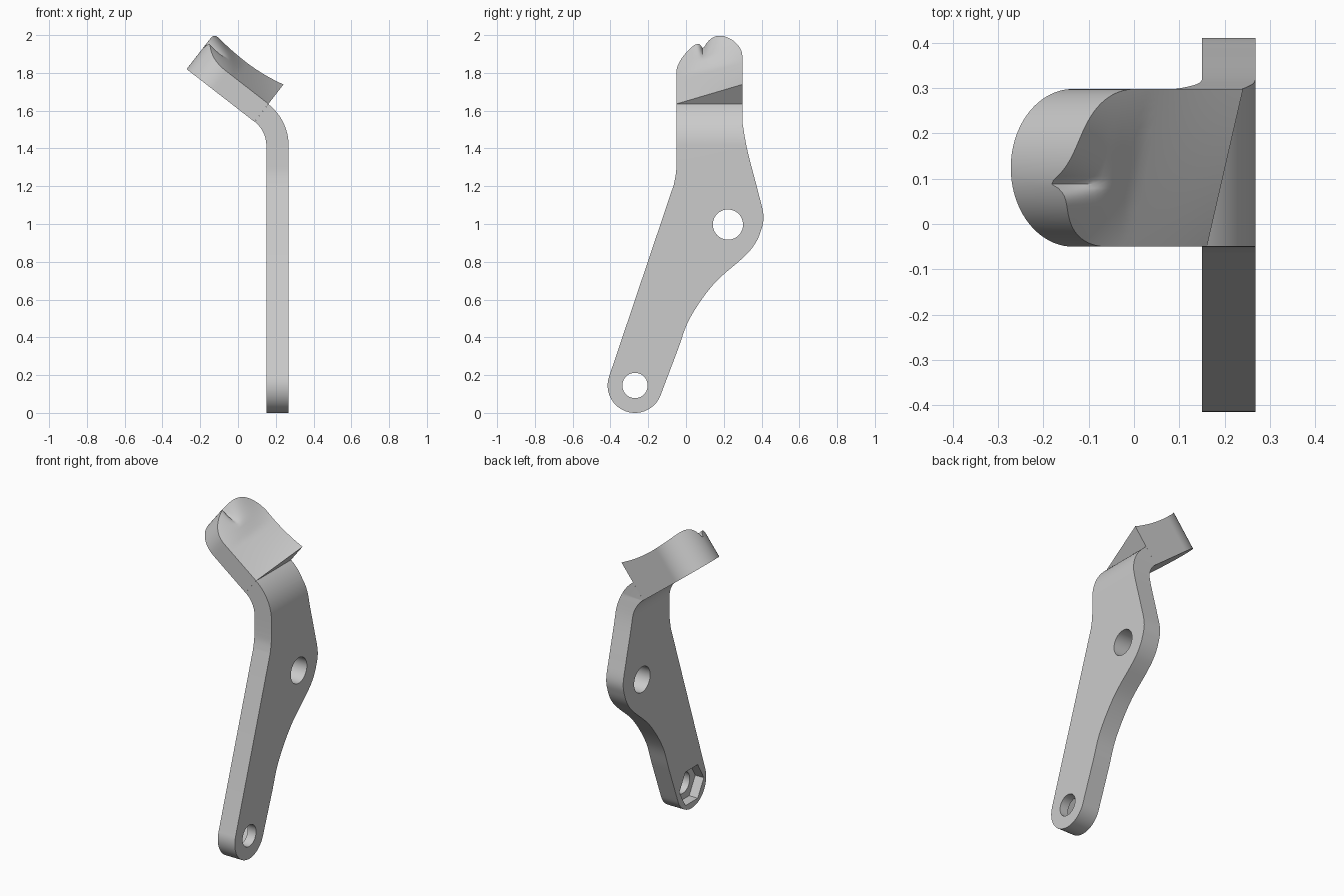
import bpy, bmesh, math
from mathutils import Vector

cube = bpy.data.objects.get("Cube")
if cube:
    bpy.data.objects.remove(cube)

steel = bpy.data.materials.new("plain_grey")
steel.use_nodes = True
GREY = (0.6, 0.6, 0.6, 1)
steel.diffuse_color = GREY
steel.node_tree.nodes["Principled BSDF"].inputs["Base Color"].default_value = GREY


def finish(name, bm):
    bmesh.ops.recalc_face_normals(bm, faces=bm.faces)
    mesh = bpy.data.meshes.new(name)
    bm.to_mesh(mesh)
    bm.free()
    obj = bpy.data.objects.new(name, mesh)
    bpy.context.collection.objects.link(obj)
    mesh.materials.append(steel)
    return obj


def prism(name, points, offset):
    """Closed outline of 3D points pushed along an offset."""
    bm = bmesh.new()
    face = bm.faces.new([bm.verts.new(p) for p in points])
    new = bmesh.ops.extrude_face_region(bm, geom=[face])["geom"]
    verts = [g for g in new if isinstance(g, bmesh.types.BMVert)]
    bmesh.ops.translate(bm, verts=verts, vec=offset)
    return finish(name, bm)


def arc(cx, cy, r, start, end, steps):
    angles = [math.radians(start + (end - start) * i / steps) for i in range(steps + 1)]
    return [(cx + r * math.cos(a), cy + r * math.sin(a)) for a in angles]


def spline(points, steps=8):
    """Catmull-Rom curve through 2D points."""
    p = [Vector(q) for q in points]
    p = [2 * p[0] - p[1]] + p + [2 * p[-1] - p[-2]]
    out = []
    for a, b, c, d in zip(p, p[1:], p[2:], p[3:]):
        for i in range(steps):
            t = i / steps
            out.append(tuple(0.5 * (2 * b + (c - a) * t + (2 * a - 5 * b + 4 * c - d) * t * t
                                    + (3 * b - a - 3 * c + d) * t ** 3)))
    return out + [tuple(points[-1])]


def boolean(obj, cutter, operation):
    mod = obj.modifiers.new("cut", "BOOLEAN")
    mod.operation, mod.solver, mod.object = operation, "EXACT", cutter
    bpy.context.view_layer.objects.active = obj
    bpy.ops.object.modifier_apply(modifier=mod.name)
    bpy.data.objects.remove(cutter)


def smooth(obj, angle):
    bpy.ops.object.select_all(action="DESELECT")
    obj.select_set(True)
    bpy.context.view_layer.objects.active = obj
    bpy.ops.object.shade_smooth_by_angle(angle=math.radians(angle))


# Tilted frame of the pedal head: s runs down from its tip, h is height off its underside
TIP = Vector((-0.272, 1.82))
ALONG = Vector((0.79, -0.613))
UP = Vector((0.613, 0.79))
LENGTH, THICK = 0.455, 0.118
FRONT, BACK = -0.05, 0.298


def head_point(s, y, h):
    q = TIP + ALONG * s + UP * h
    return (q.x, y, q.y)


# Lever arm: bent strip section, trimmed to the side outline
INNER, OUTER = 0.15, 0.268
R_IN, Z_BEND, TURN = 0.16, 1.415, 52.2
cx = INNER - R_IN
section = [(INNER, -0.1)] + arc(cx, Z_BEND, R_IN, 0, TURN, 16)
section += arc(cx, Z_BEND, R_IN + THICK, TURN, 0, 16) + [(OUTER, -0.1)]
arm = prism("lever_arm", [(x, -0.6, z) for x, z in section], (0, 1.2, 0))

PIVOT, EYE = (-0.27, 0.145), (0.222, 0.997)
outline = arc(*PIVOT, 0.145, 161.4, 340, 28)
outline += spline([(-0.134, 0.095), (-0.045, 0.33), (0.02, 0.5), (0.145, 0.68),
                   (0.298, 0.818), (0.36, 0.887), (0.395, 0.96), (0.41, 1.045), (0.38, 1.177),
                   (0.325, 1.39), (BACK, 1.54)])[1:]
outline += [(BACK, 2.1), (FRONT, 2.1)]
outline += spline([(FRONT, 1.33), (-0.053, 1.27), (-0.064, 1.21)], 5)
trim = prism("outline_trim", [(-0.6, y, z) for y, z in outline], (1.2, 0, 0))
boolean(arm, trim, "INTERSECT")

# Two bolt holes and a hexagonal nut pocket on the inner side
for centre, radius, sides, x0, depth in ((PIVOT, 0.067, 40, 0, 0.5), (EYE, 0.08, 40, 0, 0.5),
                                         (PIVOT, 0.122, 6, 0.1, 0.11)):
    ring = arc(*centre, radius, 0, 360, sides)[:-1]
    cutter = prism("hole_cutter", [(x0, y, z) for y, z in ring], (depth, 0, 0))
    boolean(arm, cutter, "DIFFERENCE")
smooth(arm, 25)


# Pedal head: round-ended block with a sloping, grooved top
def top_height(s, y):
    t = (y - FRONT) / (BACK - FRONT)
    rise = 0.102 + 0.028 * ((s - 0.22) / 0.235) ** 2
    fade = max(0, 1 - s / 0.22)
    bulge = 0.04 * math.sin(math.pi * t) * fade
    width = 0.018 if y < 0.09 else 0.035
    groove = 0.075 * math.exp(-abs(y - 0.09) / width) * max(0, 1 - s / 0.13)
    return THICK + 0.002 + rise * t + bulge - groove


COLS, ROWS = 60, 24
radius, middle = (BACK - FRONT) / 2, (BACK + FRONT) / 2
bm = bmesh.new()
top, base = [], []
for i in range(COLS + 1):
    a = math.pi * i / COLS
    y = middle - radius * math.cos(a)
    start = radius * (1 - math.sin(a))
    steps = [start + (LENGTH - start) * j / ROWS for j in range(ROWS + 1)]
    top.append([bm.verts.new(head_point(s, y, top_height(s, y))) for s in steps])
    base.append([bm.verts.new(head_point(s, y, 0)) for s in steps])

for i in range(COLS):
    for j in range(ROWS):
        for g in (top, base):
            bm.faces.new((g[i][j], g[i + 1][j], g[i + 1][j + 1], g[i][j + 1]))
    for j in (0, ROWS):
        bm.faces.new((top[i][j], top[i + 1][j], base[i + 1][j], base[i][j]))
for i in (0, COLS):
    for j in range(ROWS):
        bm.faces.new((top[i][j], top[i][j + 1], base[i][j + 1], base[i][j]))
head = finish("pedal_head", bm)
smooth(head, 40)
